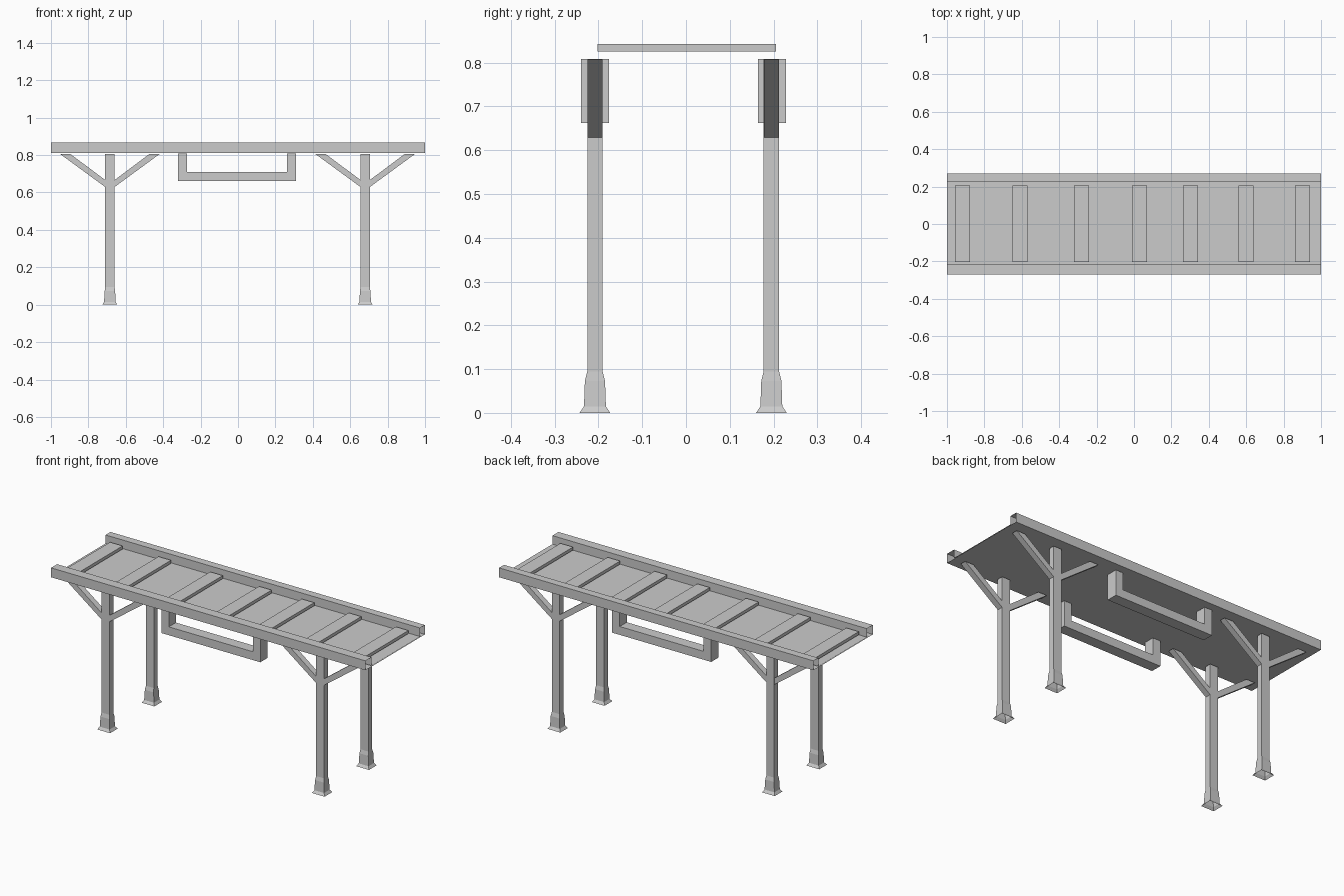
import bpy, bmesh
from mathutils import Vector

if "Cube" in bpy.data.objects:
    bpy.data.objects.remove(bpy.data.objects["Cube"])


def make(name, verts, faces):
    me = bpy.data.meshes.new(name)
    bm = bmesh.new()
    vs = [bm.verts.new(v) for v in verts]
    for f in faces:
        bm.faces.new([vs[i] for i in f])
    bmesh.ops.recalc_face_normals(bm, faces=bm.faces)
    bm.to_mesh(me)
    bm.free()
    ob = bpy.data.objects.new(name, me)
    bpy.context.collection.objects.link(ob)
    return ob


def loft(name, rings, start=True, end=True):
    """Skin a list of equal point rings, optionally capping the ends."""
    n = len(rings[0])
    faces = [(r * n + i, r * n + (i + 1) % n, (r + 1) * n + (i + 1) % n, (r + 1) * n + i)
             for r in range(len(rings) - 1) for i in range(n)]
    if start:
        faces.append(tuple(reversed(range(n))))
    if end:
        faces.append(tuple(range((len(rings) - 1) * n, len(rings) * n)))
    return make(name, [p for ring in rings for p in ring], faces)


def extrude_xz(name, profile, y0, y1):
    return loft(name, [[(x, y, z) for x, z in profile] for y in (y0, y1)])


# Roof: thin deck with raised side rails, open at both ends
roof = [(-.27, .812), (.27, .812), (.27, .866), (.225, .866), (.225, .817),
        (-.215, .817), (-.215, .866), (-.27, .866)]
loft("roof_deck", [[(x, y, z) for y, z in roof] for x in (-1, 1)], False, False)

# Cross slats on top of the deck
for i, x in enumerate((-.918, -.61, -.281, .03, .301, .6, .9)):
    prof = [(x - .04, .825), (x + .04, .825), (x + .04, .843), (x - .04, .843)]
    extrude_xz(f"roof_slat_{i + 1}", prof, -.202, .206)

# Posts with flared feet, each carrying a V brace
foot = [(0, .041, .035), (.015, .031, .025), (.073, .028, .023),
        (.095, .025, .0175), (.807, .025, .0175)]
for side, cy in (("front", -.208), ("back", .195)):
    for end, cx in (("left", -.685), ("right", .68)):
        rings = [[(cx + sx * hx, cy + sy * hy, z)
                  for sx, sy in ((-1, -1), (1, -1), (1, 1), (-1, 1))]
                 for z, hx, hy in foot]
        loft(f"{side}_{end}_post", rings, start=False)
        for lab, s in (("outer", -1), ("inner", 1)):
            prof = [(cx, .611), (cx + s * .268, .807), (cx + s * .213, .807), (cx, .648)]
            extrude_xz(f"{side}_{end}_{lab}_brace", prof, cy - .0172, cy + .0172)

# Hanging U-shaped frames under the roof
u = [(-.32, .808), (-.32, .662), (.31, .662), (.31, .808),
     (.262, .808), (.262, .71), (-.272, .71), (-.272, .808)]
extrude_xz("front_hanging_frame", u, -.24, -.176)
extrude_xz("back_hanging_frame", u, .164, .228)
